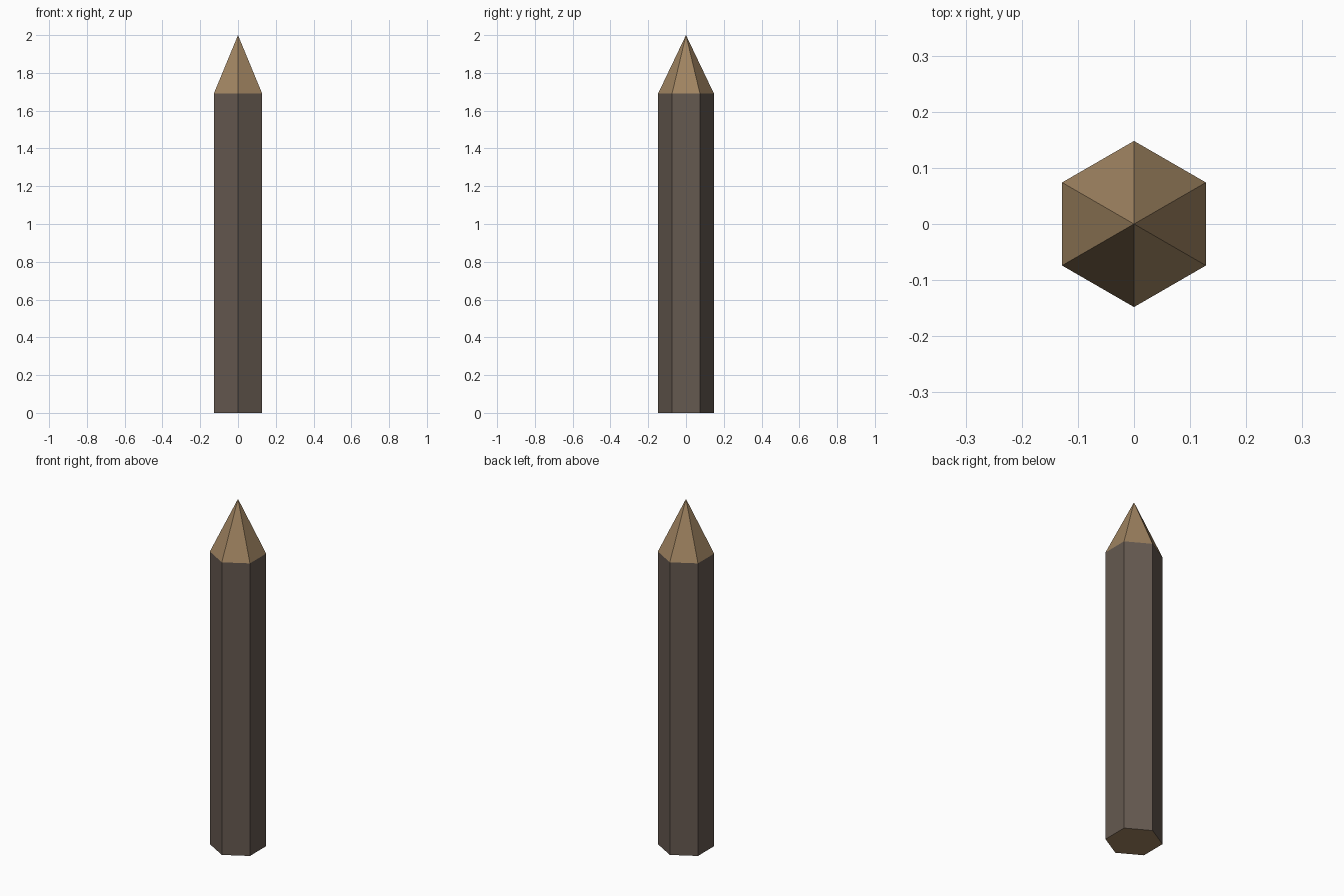
import bpy, bmesh
from math import sin, cos, pi

if "Cube" in bpy.data.objects:
    bpy.data.objects.remove(bpy.data.objects["Cube"])

SIDES, RADIUS, SHOULDER, HEIGHT = 6, 0.148, 1.69, 2.0


def material(name, color):
    mat = bpy.data.materials.new(name)
    mat.diffuse_color = (*color, 1)
    mat.use_nodes = True
    mat.node_tree.nodes["Principled BSDF"].inputs["Base Color"].default_value = mat.diffuse_color
    return mat


bm = bmesh.new()

# Hexagonal shaft, corners on the y axis
rings = [[bm.verts.new((RADIUS * sin(2 * pi * i / SIDES),
                        RADIUS * cos(2 * pi * i / SIDES), z))
          for i in range(SIDES)] for z in (0, SHOULDER)]
low, high = rings
for i in range(SIDES):
    j = (i + 1) % SIDES
    bm.faces.new((low[i], low[j], high[j], high[i]))

# Cut wood: flat base and sharpened point
apex = bm.verts.new((0, 0, HEIGHT))
wood = [bm.faces.new(low)]
wood += [bm.faces.new((high[i], high[(i + 1) % SIDES], apex)) for i in range(SIDES)]
for face in wood:
    face.material_index = 1

bmesh.ops.recalc_face_normals(bm, faces=bm.faces)
mesh = bpy.data.meshes.new("wooden_stake")
bm.to_mesh(mesh)
bm.free()

mesh.materials.append(material("bark", (0.13, 0.10, 0.08)))
mesh.materials.append(material("cut_wood", (0.35, 0.23, 0.12)))
bpy.context.collection.objects.link(bpy.data.objects.new("wooden_stake", mesh))
